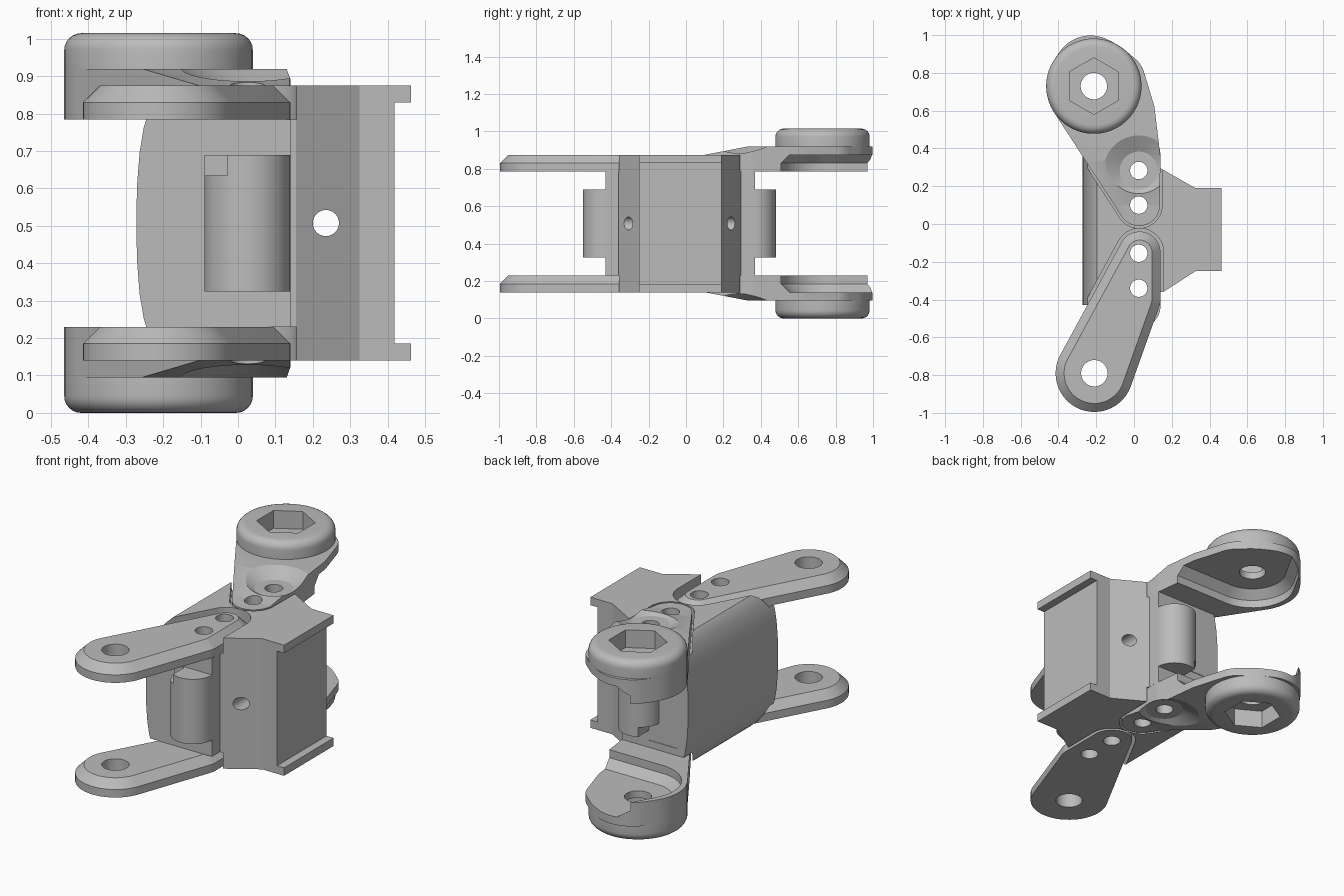
import bpy, bmesh, math
from mathutils import Matrix, Vector

old = bpy.data.objects.get("Cube")
if old:
    bpy.data.objects.remove(old, do_unlink=True)

grey = bpy.data.materials.new("plain grey")
grey.use_nodes = True
COL = (0.5, 0.5, 0.5, 1)
grey.diffuse_color = COL
grey.node_tree.nodes["Principled BSDF"].inputs["Base Color"].default_value = COL

MID = 0.5075          # mirror height
LOW, HIGH = 0.14, 0.875
ARM = 0.09            # arm thickness


def finish(name, bm):
    bmesh.ops.recalc_face_normals(bm, faces=bm.faces)
    me = bpy.data.meshes.new(name)
    bm.to_mesh(me)
    bm.free()
    me.materials.append(grey)
    ob = bpy.data.objects.new(name, me)
    bpy.context.collection.objects.link(ob)
    return ob


def solid(name, layers, n=64):
    """Convex solid around discs; each layer is (height, [(x, y, radius)], radius change)."""
    bm = bmesh.new()
    for z, discs, grow in layers:
        for x, y, r in discs:
            for i in range(n):
                a = 2 * math.pi * (i + 0.5) / n
                bm.verts.new((x + (r + grow) * math.cos(a), y + (r + grow) * math.sin(a), z))
    res = bmesh.ops.convex_hull(bm, input=bm.verts)
    junk = {g for g in res["geom_interior"] + res["geom_unused"] if isinstance(g, bmesh.types.BMVert)}
    bmesh.ops.delete(bm, geom=list(junk), context="VERTS")
    bmesh.ops.dissolve_limit(bm, angle_limit=0.002, verts=bm.verts, edges=bm.edges)
    return finish(name, bm)


def prism(name, pts, a, b, axis="z"):
    """Extrude a 2D outline along one axis."""
    put = {"z": lambda p, h: (p[0], p[1], h), "y": lambda p, h: (p[0], h, p[1]),
           "x": lambda p, h: (h, p[0], p[1])}[axis]
    bm = bmesh.new()
    face = bm.faces.new([bm.verts.new(put(p, a)) for p in pts])
    ext = bmesh.ops.extrude_face_region(bm, geom=[face])
    shift = Vector(put((0, 0), b - a))
    bmesh.ops.translate(bm, vec=shift, verts=[v for v in ext["geom"] if isinstance(v, bmesh.types.BMVert)])
    return finish(name, bm)


def box(x0, x1, y0, y1, z0, z1):
    return prism("cutter", [(x0, y0), (x1, y0), (x1, y1), (x0, y1)], z0, z1)


def combine(ob, other, op="DIFFERENCE"):
    mod = ob.modifiers.new("bool", "BOOLEAN")
    mod.operation, mod.solver, mod.object = op, "EXACT", other
    bpy.context.view_layer.objects.active = ob
    bpy.ops.object.modifier_apply(modifier=mod.name)
    bpy.data.objects.remove(other, do_unlink=True)


def hole(ob, x, y, r):
    combine(ob, solid("cutter", [(-0.2, [(x, y, r)], 0), (1.2, [(x, y, r)], 0)], 32))


def flipped(ob, name):
    """Copy mirrored top to bottom."""
    bm = bmesh.new()
    bm.from_mesh(ob.data)
    bm.transform(Matrix.Translation((0, 0, 2 * MID)) @ Matrix.Diagonal((1, 1, -1, 1)))
    return finish(name, bm)


JOINT = (-0.2125, 0.73)
front_discs = [(-0.21, -0.79, 0.205), (0.035, -0.4, 0.105), (0.03, -0.15, 0.11)]
back_discs = [(*JOINT, 0.2525), (0.027, 0.1, 0.11), (0.03, 0.35, 0.11),
              (0.0, 0.6, 0.11), (-0.09, 0.76, 0.15), (-0.23, 0.8, 0.198)]
small_holes = [(0.025, y, 0.046) for y in (-0.34, -0.155, 0.1, 0.283)]

# Main block: outline from above, with a bowed back
outline = [(-0.3, -0.43), (0.14, -0.43), (0.14, -0.36), (0.155, -0.36), (0.325, -0.25), (0.462, -0.25),
           (0.462, 0.19), (0.325, 0.19), (0.14, 0.295), (0.14, 0.37), (-0.3, 0.37)]
body = prism("body", outline, LOW, HIGH)
half = [(-0.272, 0), (-0.27, 0.1), (-0.263, 0.19), (-0.252, 0.255), (-0.243, 0.285),
        (-0.23, 0.318), (-0.215, 0.345), (-0.195, 0.3675), (-0.17, 0.3685)]
bow = [(0.6, -0.4), (0.6, 0.4), (-0.17, 0.4)] + half[::-1] + [(x, -z) for x, z in half[1:]] + [(-0.17, -0.4)]
combine(body, prism("cutter", [(x, z + MID) for x, z in bow], -0.6, 0.6, "y"), "INTERSECT")
combine(body, box(0.418, 0.6, -0.6, 0.6, 0.185, 0.83))

# Seats for the arms, slightly wider than the arms
for z0, z1 in ((HIGH - ARM, 1.0), (0.0, LOW + ARM)):
    for discs, gap in ((front_discs, 0.017), (back_discs, 0.012)):
        combine(body, solid("cutter", [(z0, discs, gap), (z1, discs, gap)]))

# Rounded lugs at the front and back, each with a corner notch
for y, side, z0 in ((-0.435, -1, 0.635), (0.365, 1, 0.27)):
    lug = solid("lug", [(0.325, [(0.025, y, 0.115)], 0), (0.69, [(0.025, y, 0.115)], 0)])
    combine(body, lug, "UNION")
    ys = sorted((y + side * 0.002, y + side * 0.2))
    combine(body, box(-0.2, -0.028, ys[0], ys[1], z0, z0 + 0.11))

# Cross bore and screw holes
bore = solid("cutter", [(-1, [(0.235, -MID, 0.035)], 0), (1, [(0.235, -MID, 0.035)], 0)], 32)
bore.data.transform(Matrix.Rotation(math.pi / 2, 4, "X") @ Matrix.Diagonal((1, 1, 1, 1)))
bore.data.transform(Matrix.Translation((0, 0, 2 * MID)) if bore.data.vertices[0].co.z < 0 else Matrix())
combine(body, bore)
for h in small_holes:
    hole(body, *h)

# Front arms, both chamfered on the upper edge
arms = []
for name, z in (("upper_front_arm", HIGH - ARM), ("lower_front_arm", LOW)):
    arm = solid(name, [(z, front_discs, 0), (z + 0.045, front_discs, 0), (z + ARM, front_discs, -0.045)])
    for h in small_holes[:2] + [(-0.21, -0.79, 0.07)]:
        hole(arm, *h)
    arms.append(arm)

# Back arm: plate with a ramp and a conical relief around the screw
back = solid("upper_back_arm", [(0.785, back_discs, 0), (0.92, back_discs, 0)])
combine(back, prism("cutter", [(-0.1, 0.875), (0.1, 0.875), (0.34, 0.921), (0.34, 1.1), (-0.1, 1.1)], -1, 1, "x"))
screw = [(0.025, 0.283, 0.1)]
combine(back, solid("cutter", [(0.8751, screw, 0), (0.93, screw, 0.105)]))

# Rounded joint cap
cap = [(*JOINT, 0.2525)]
rim = [(0.97 + 0.045 * math.sin(t), cap, 0.045 * (math.cos(t) - 1)) for t in (i * math.pi / 12 for i in range(7))]
combine(back, solid("cap", [(0.785, cap, 0)] + rim), "UNION")

# Swing pocket under the cap, open to one side, then hex socket and bores
swing = [(*JOINT, 0.222), (0.6, JOINT[1], 0.222), (0.6, 1.4, 0.222), (0.03, 1.37, 0.12)]
combine(back, solid("cutter", [(0.7, swing, 0), (0.83, swing, 0), (0.875, swing, -0.045)]))
hexagon = [(*JOINT, 0.15)]
socket = solid("cutter", [(0.915, hexagon, 0), (1.1, hexagon, 0)], 6)
socket.data.transform(Matrix.Translation((*JOINT, 0)) @ Matrix.Rotation(0, 4, "Z")
                      @ Matrix.Translation((-JOINT[0], -JOINT[1], 0)))
combine(back, socket)
for h in small_holes[2:] + [(*JOINT, 0.07)]:
    hole(back, *h)
arms += [back, flipped(back, "lower_back_arm")]

# Smooth round parts, keep edges sharp
bpy.ops.object.select_all(action="DESELECT")
for ob in [body] + arms:
    ob.select_set(True)
bpy.context.view_layer.objects.active = body
bpy.ops.object.shade_smooth_by_angle(angle=math.radians(25))
